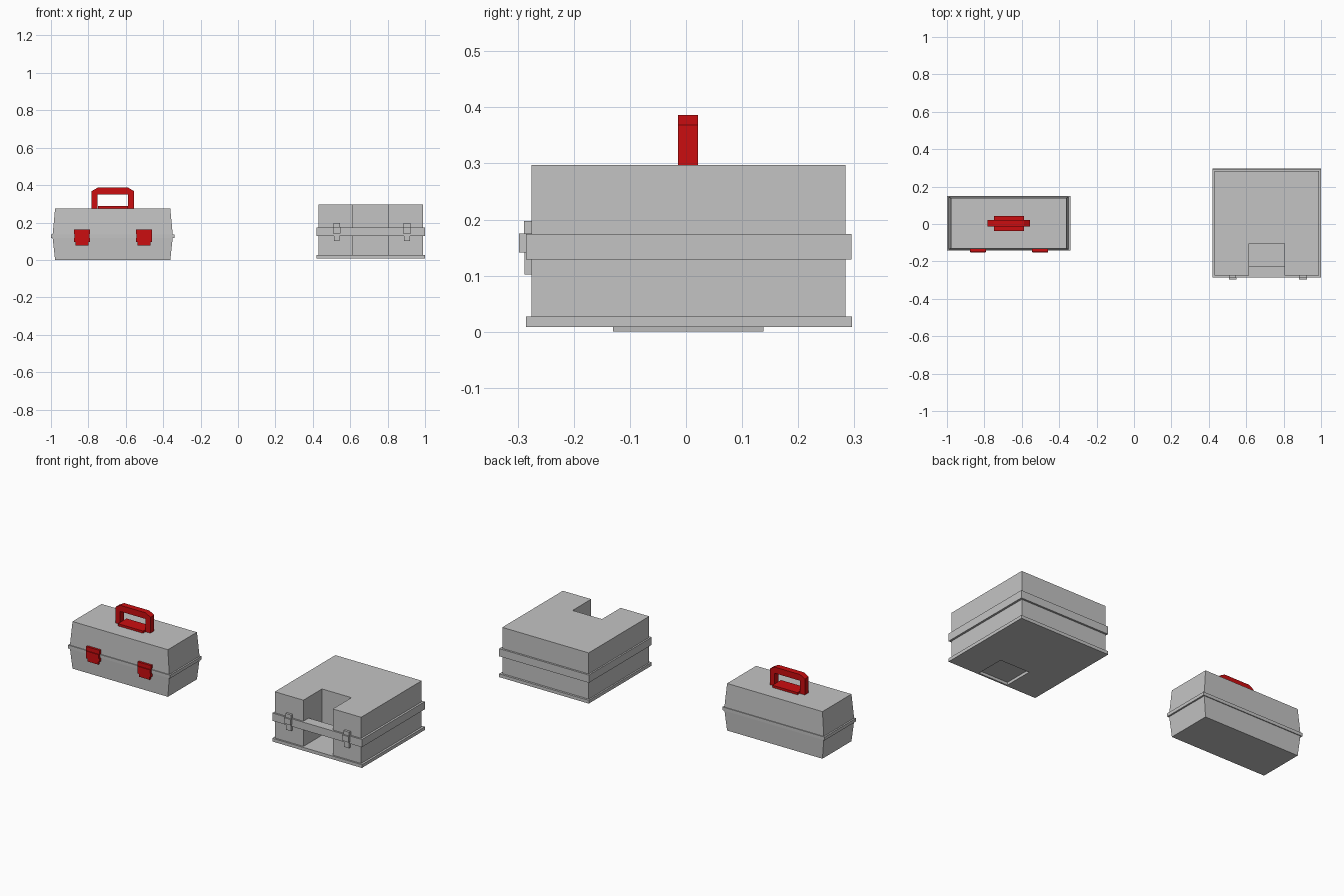
import bpy
import bmesh

if "Cube" in bpy.data.objects:
    bpy.data.objects.remove(bpy.data.objects["Cube"])


def material(name, rgb):
    m = bpy.data.materials.new(name)
    m.diffuse_color = (*rgb, 1)
    m.use_nodes = True
    m.node_tree.nodes["Principled BSDF"].inputs["Base Color"].default_value = m.diffuse_color
    return m


GREY = material("grey", (0.55, 0.55, 0.55))
RED = material("red", (0.6, 0.004, 0.005))


def finish(name, bm, mat):
    bmesh.ops.recalc_face_normals(bm, faces=bm.faces)
    me = bpy.data.meshes.new(name)
    bm.to_mesh(me)
    bm.free()
    me.materials.append(mat)
    ob = bpy.data.objects.new(name, me)
    bpy.context.collection.objects.link(ob)
    return ob


def loft(name, rings, mat):
    """Closed solid through rings of equal point count."""
    bm = bmesh.new()
    rows = [[bm.verts.new(p) for p in r] for r in rings]
    n = len(rows[0])
    for a, b in zip(rows, rows[1:]):
        for i in range(n):
            j = (i + 1) % n
            bm.faces.new((a[i], a[j], b[j], b[i]))
    bm.faces.new(rows[0])
    bm.faces.new(rows[-1])
    return finish(name, bm, mat)


def rect(x0, x1, y0, y1, z):
    return [(x0, y0, z), (x1, y0, z), (x1, y1, z), (x0, y1, z)]


def box(name, x0, x1, y0, y1, z0, z1, mat):
    return loft(name, [rect(x0, x1, y0, y1, z0), rect(x0, x1, y0, y1, z1)], mat)


# ---- Left tool box: tapered tub and lid with a rim between
CX, CY = -0.67, 0.004


def centred(hx, hy, z):
    return rect(CX - hx, CX + hx, CY - hy, CY + hy, z)


loft("tool_box_tub", [centred(.308, .134, 0), centred(.321, .140, .118)], GREY)
loft("tool_box_rim", [centred(.33, .145, .117), centred(.33, .145, .136)], GREY)
loft("tool_box_lid", [centred(.321, .140, .135), centred(.308, .134, .275)], GREY)

# Stepped latches
for side, x in (("left", -0.834), ("right", -0.502)):
    for part, hw, y, z0, z1 in (("hinge", .043, -.148, .138, .163),
                                ("plate", .041, -.153, .117, .139),
                                ("clasp", .043, -.150, .095, .118),
                                ("tab", .034, -.147, .077, .096)):
        box(f"{side}_latch_{part}", x - hw, x + hw, y, -.12, z0, z1, RED)

# Handle: chamfered arch on a base plate
box("handle_base", -.749, -.588, -.037, .042, .272, .288, RED)
arch = [(-.782, .274), (-.782, .368), (-.751, .386), (-.587, .386), (-.556, .368), (-.556, .274),
        (-.587, .274), (-.587, .35), (-.751, .35), (-.751, .274)]
loft("handle_arch", [[(x, y, z) for x, z in arch] for y in (-.014, .021)], RED)

# ---- Right case: square body with a carrying notch in its front
NX0, NX1, NY = .615, .805, -.103


def notched(name, x0, x1, y0, y1, z0, z1):
    outline = [(x0, y0), (NX0, y0), (NX0, NY), (NX1, NY), (NX1, y0), (x1, y0), (x1, y1), (x0, y1)]
    return loft(name, [[(x, y, z) for x, y in outline] for z in (z0, z1)], GREY)


notched("case_body", .430, .988, -.275, .284, .026, .297)
notched("case_band", .421, 1.0, -.285, .295, .129, .174)
box("case_grip_bar", NX0, NX1, -.285, -.226, .129, .174, GREY)

# Base plate with a shallow recess beneath the notch
base = box("case_base", .421, 1.0, -.285, .296, .008, .027, GREY)
cutter = box("recess_cutter", NX0, NX1, -.275, NY, -.01, .024, GREY)
cutter.hide_render = True
cutter.hide_set(True)
cut = base.modifiers.new("recess", "BOOLEAN")
cut.operation = "DIFFERENCE"
cut.object = cutter

# Case latches
for side, x in (("left", .528), ("right", .903)):
    for part, hw, y, z0, z1 in (("top", .018, -.289, .174, .197),
                                ("clasp", .021, -.298, .141, .175),
                                ("tail", .016, -.288, .102, .142)):
        box(f"case_{side}_latch_{part}", x - hw, x + hw, y, -.27, z0, z1, GREY)
